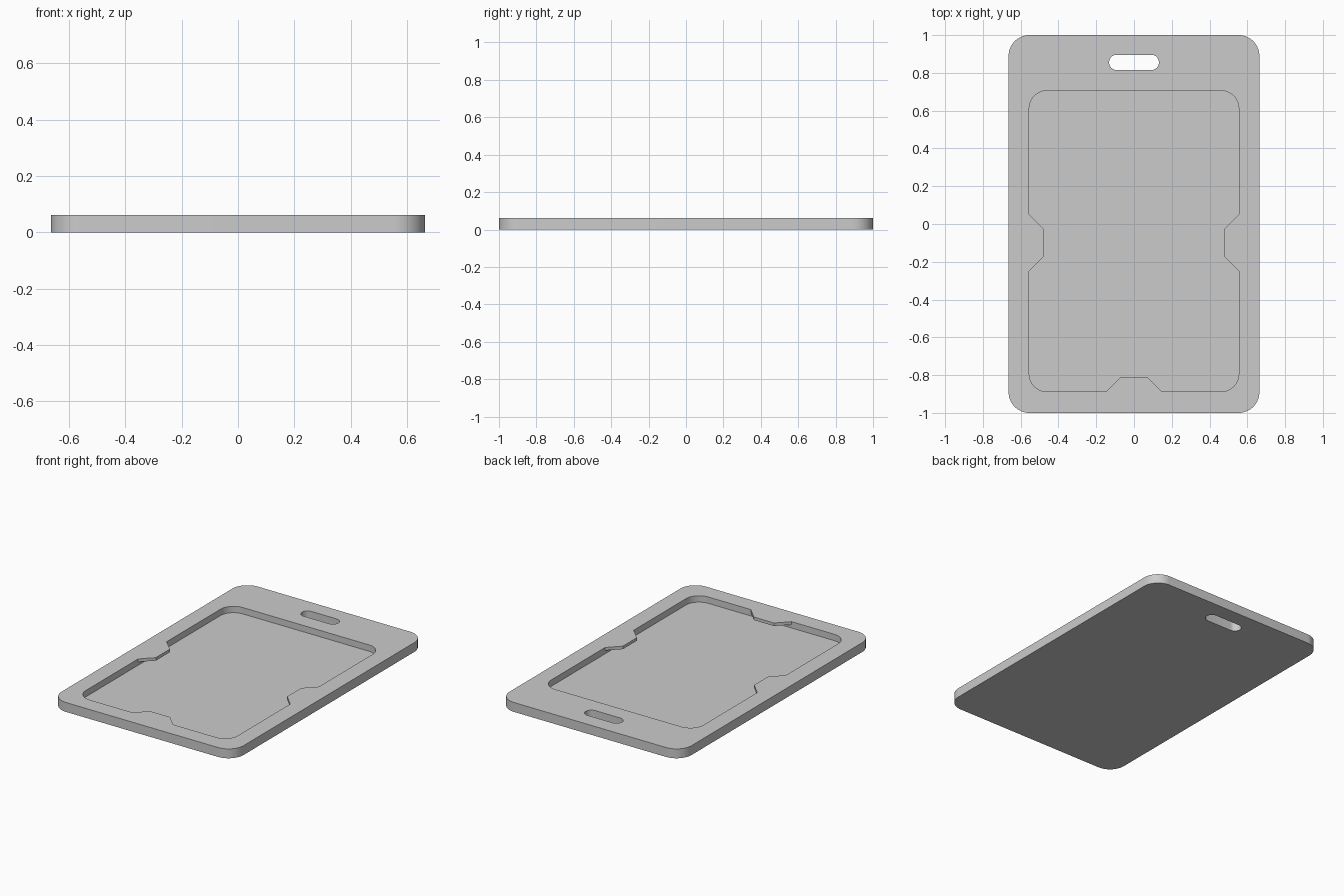
import bpy, bmesh
from math import cos, sin, pi

cube = bpy.data.objects.get("Cube")
if cube:
    bpy.data.objects.remove(cube)

grey = bpy.data.materials.new("light grey plastic")
COLOUR = (0.6, 0.6, 0.6, 1)
grey.use_nodes = True
grey.diffuse_color = COLOUR
grey.node_tree.nodes["Principled BSDF"].inputs["Base Color"].default_value = COLOUR


def rounded_rect(x, y0, y1, r, steps=12):
    """Outline of half width x with corners of radius r."""
    corners = [(x - r, y1 - r), (r - x, y1 - r), (r - x, y0 + r), (x - r, y0 + r)]
    return [(cx + r * cos((q + i / steps) * pi / 2), cy + r * sin((q + i / steps) * pi / 2))
            for q, (cx, cy) in enumerate(corners) for i in range(steps + 1)]


def prism(name, outline, z0, z1):
    """Extrude a closed outline from z0 to z1."""
    bm = bmesh.new()
    face = bm.faces.new([bm.verts.new((x, y, z0)) for x, y in outline])
    top = bmesh.ops.extrude_face_region(bm, geom=[face])["geom"]
    bmesh.ops.translate(bm, vec=(0, 0, z1 - z0),
                        verts=[v for v in top if isinstance(v, bmesh.types.BMVert)])
    bmesh.ops.recalc_face_normals(bm, faces=bm.faces)
    mesh = bpy.data.meshes.new(name)
    bm.to_mesh(mesh)
    bm.free()
    mesh.materials.append(grey)
    obj = bpy.data.objects.new(name, mesh)
    bpy.context.collection.objects.link(obj)
    return obj


TOP, FLOOR, TAB_UNDER = 0.062, 0.02, 0.042
SIDE, FRONT = 0.555, -0.888

# Holder plate with card pocket and strap slot
holder = prism("holder_body", rounded_rect(0.664, -1, 1, 0.11), 0, TOP)
pocket = prism("pocket_cutter", rounded_rect(SIDE, FRONT, 0.706, 0.095), FLOOR, 0.2)
slot = prism("strap_slot_cutter", rounded_rect(0.132, 0.815, 0.896, 0.0404), -0.1, 0.2)
for cutter in (pocket, slot):
    cut = holder.modifiers.new(cutter.name, "BOOLEAN")
    cut.object = cutter
    cut.solver = "EXACT"
    cutter.hide_render = True
    cutter.hide_set(True)

# Retaining tabs overhanging the pocket: (distance out, position along the wall)
tab = [(0, -0.149), (0.076, -0.073), (0.076, 0.073), (0, 0.149)]
prism("front_tab", [(a, FRONT + d) for d, a in tab], TAB_UNDER, TOP)
for name, s in (("left_tab", 1), ("right_tab", -1)):
    prism(name, [(s * (SIDE - d), a - 0.099) for d, a in tab], TAB_UNDER, TOP)

# Smooth the rounded corners, keep the edges sharp
bpy.ops.object.select_all(action="DESELECT")
bpy.context.view_layer.objects.active = holder
holder.select_set(True)
for cutter in (pocket, slot):
    bpy.ops.object.modifier_apply(modifier=cutter.name)
    bpy.data.objects.remove(cutter)
bpy.ops.object.shade_smooth_by_angle(angle=pi / 6)
